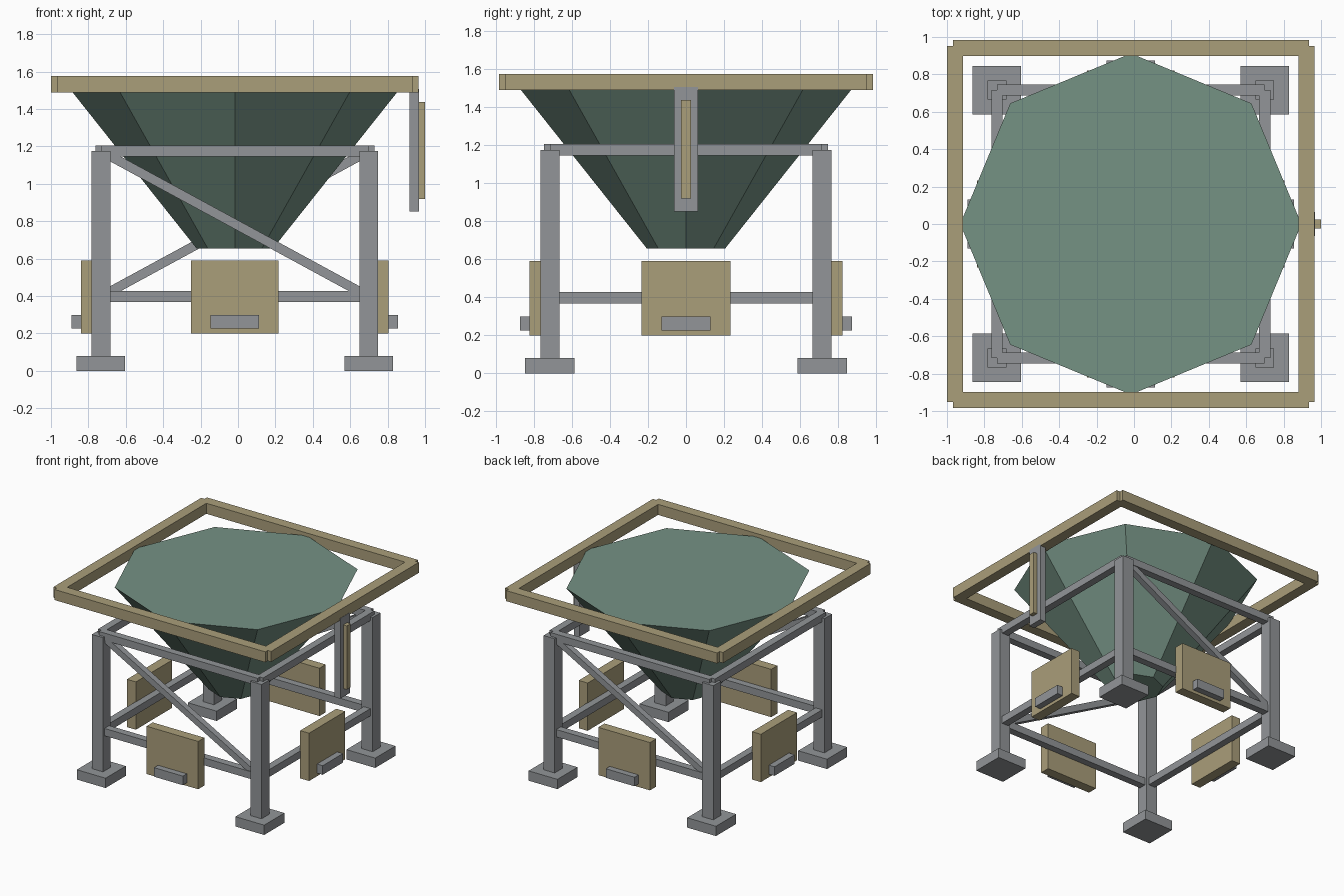
import bpy
import bmesh
from math import pi, cos, sin, atan2, hypot
from mathutils import Matrix, Vector

if "Cube" in bpy.data.objects:
    bpy.data.objects.remove(bpy.data.objects["Cube"], do_unlink=True)

CX = -0.017      # frame centre; the gauge on the left side sticks out further
LEG = 0.716      # leg distance from the centre


def material(name, rgb):
    mat = bpy.data.materials.new(name)
    mat.use_nodes = True
    mat.diffuse_color = (*rgb, 1)
    mat.node_tree.nodes["Principled BSDF"].inputs["Base Color"].default_value = (*rgb, 1)
    return mat


steel = material("grey steel", (0.287, 0.30, 0.314))
tan = material("tan paint", (0.40, 0.342, 0.195))
green = material("green paint", (0.178, 0.287, 0.231))


def add_object(name, bm, mat, matrix):
    mesh = bpy.data.meshes.new(name)
    bm.transform(matrix)
    bm.to_mesh(mesh)
    bm.free()
    mesh.materials.append(mat)
    obj = bpy.data.objects.new(name, mesh)
    bpy.context.collection.objects.link(obj)
    return obj


def box(name, centre, size, mat, turn=0.0, tilt=0.0):
    """Box tilted about its own y axis, then turned about the frame's centre."""
    bm = bmesh.new()
    bmesh.ops.create_cube(bm, size=1)
    bmesh.ops.scale(bm, vec=size, verts=bm.verts)
    place = (Matrix.Translation((CX, 0, 0)) @ Matrix.Rotation(turn, 4, "Z")
             @ Matrix.Translation(centre) @ Matrix.Rotation(tilt, 4, "Y"))
    return add_object(name, bm, mat, place)


# Hopper: closed eight-sided funnel with corners on the axes
bm = bmesh.new()
rings = [[bm.verts.new((r * cos(i * pi / 4), r * sin(i * pi / 4), z)) for i in range(8)]
         for r, z in ((0.205, 0.655), (0.912, 1.545))]
low, high = rings
bm.faces.new(reversed(low))
bm.faces.new(high)
for i in range(8):
    j = (i + 1) % 8
    bm.faces.new((low[i], low[j], high[j], high[i]))
add_object("hopper", bm, green, Matrix.Translation((CX, 0, 0)))

# Parts repeated on each side, starting from the front
for k, side in enumerate(("front", "left", "back", "right")):
    a = k * pi / 2
    box(side + "_rim", (0, -0.94, 1.532), (1.904, 0.086, 0.086), tan, a)
    box(side + "_top_beam", (0, -LEG, 1.175), (2 * LEG, 0.06, 0.06), steel, a)
    box(side + "_lower_beam", (0, -LEG, 0.397), (2 * LEG, 0.06, 0.06), steel, a)
    box(side + "_panel", (0, -0.782, 0.395), (0.466, 0.08, 0.39), tan, a)
    box(side + "_panel_handle", (0, -0.843, 0.262), (0.26, 0.06, 0.074), steel, a)
    box(side + "_leg", (-LEG, -LEG, 0.625), (0.1, 0.1, 1.1), steel, a)
    box(side + "_foot", (-LEG, -LEG, 0.04), (0.26, 0.26, 0.08), steel, a)

# Diagonal braces, both falling towards the left
start, end = Vector((-LEG, 0, 1.175)), Vector((LEG, 0, 0.397))
run, drop = end.x - start.x, start.z - end.z
for name, y in (("front_brace", -LEG), ("back_brace", LEG)):
    rise = 1 if y < 0 else -1
    box(name, (0, y, (start.z + end.z) / 2), (hypot(run, drop), 0.05, 0.05), steel,
        tilt=rise * atan2(drop, run))

# Level gauge on the left side
box("gauge_plate", (0.96, 0, 1.178), (0.05, 0.128, 0.655), steel)
box("gauge_strip", (1.0, 0, 1.178), (0.034, 0.05, 0.52), tan)
